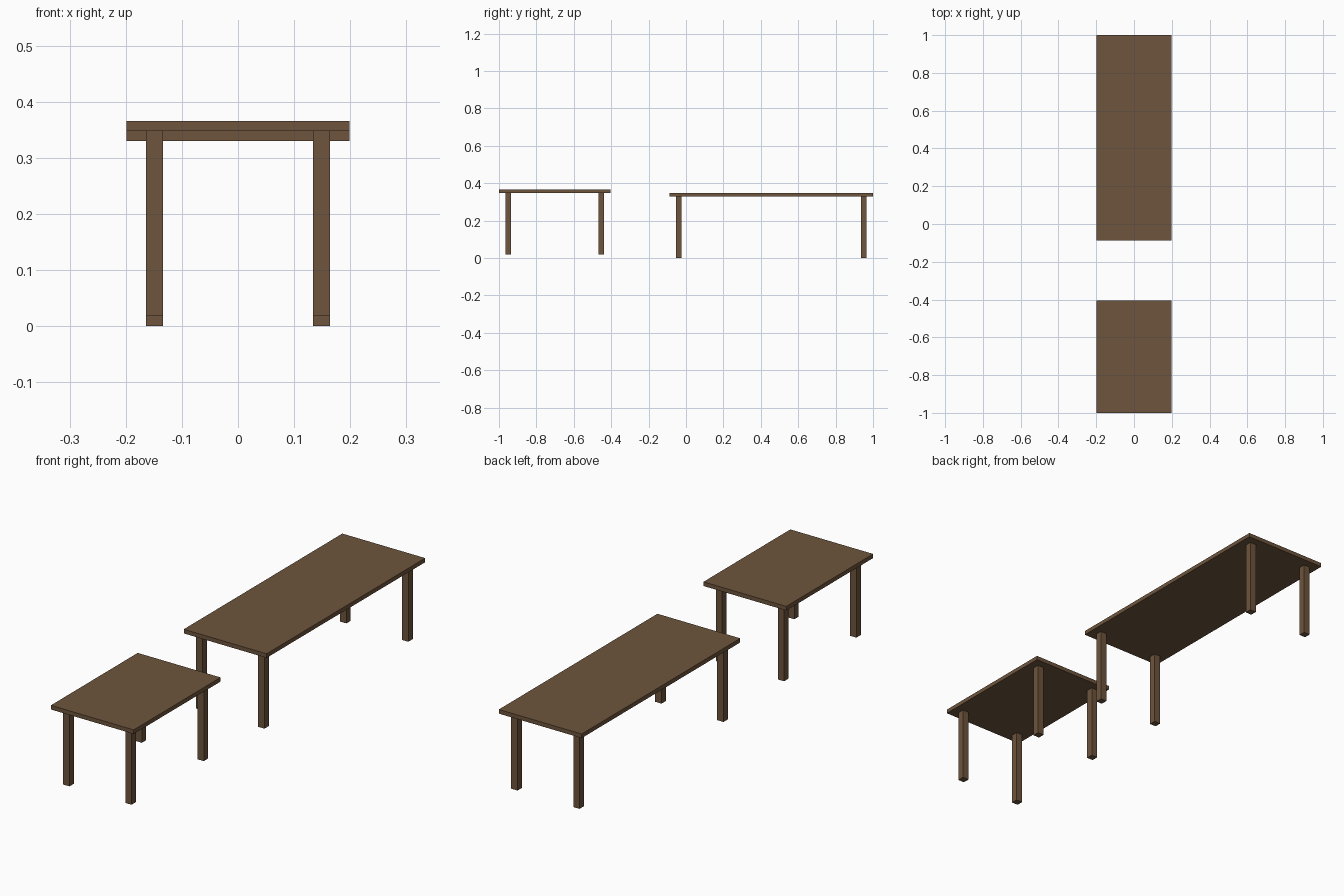
import bpy

if "Cube" in bpy.data.objects:
    bpy.data.objects.remove(bpy.data.objects["Cube"])

wood = bpy.data.materials.new("brown_wood")
wood.diffuse_color = (0.153, 0.089, 0.046, 1)
wood.use_nodes = True
wood.node_tree.nodes["Principled BSDF"].inputs["Base Color"].default_value = wood.diffuse_color


def box(name, x0, x1, y0, y1, z0, z1):
    bpy.ops.mesh.primitive_cube_add(size=1, location=((x0 + x1) / 2, (y0 + y1) / 2, (z0 + z1) / 2))
    ob = bpy.context.object
    ob.name = name
    ob.scale = (x1 - x0, y1 - y0, z1 - z0)
    bpy.ops.object.transform_apply(location=False, rotation=False, scale=True)
    ob.data.materials.append(wood)
    return ob


HALF_W = 0.199     # half width of both tops
INSET = 0.035      # leg distance from the top's edge
LEG = 0.03         # square leg thickness
LEG_H = 0.33
TOP_T = 0.018


def table(name, y0, y1, base):
    # Flat top
    z = base + LEG_H
    box(name + "_top", -HALF_W, HALF_W, y0, y1, z, z + TOP_T)
    # Four square legs
    for side, x in (("left", -HALF_W + INSET), ("right", HALF_W - INSET - LEG)):
        for end, y in (("front", y0 + INSET), ("back", y1 - INSET - LEG)):
            box(f"{name}_{end}_{side}_leg", x, x + LEG, y, y + LEG, base, z)


table("short_table", -1.0, -0.404, 0.018)
table("long_table", -0.088, 1.0, 0.0)
